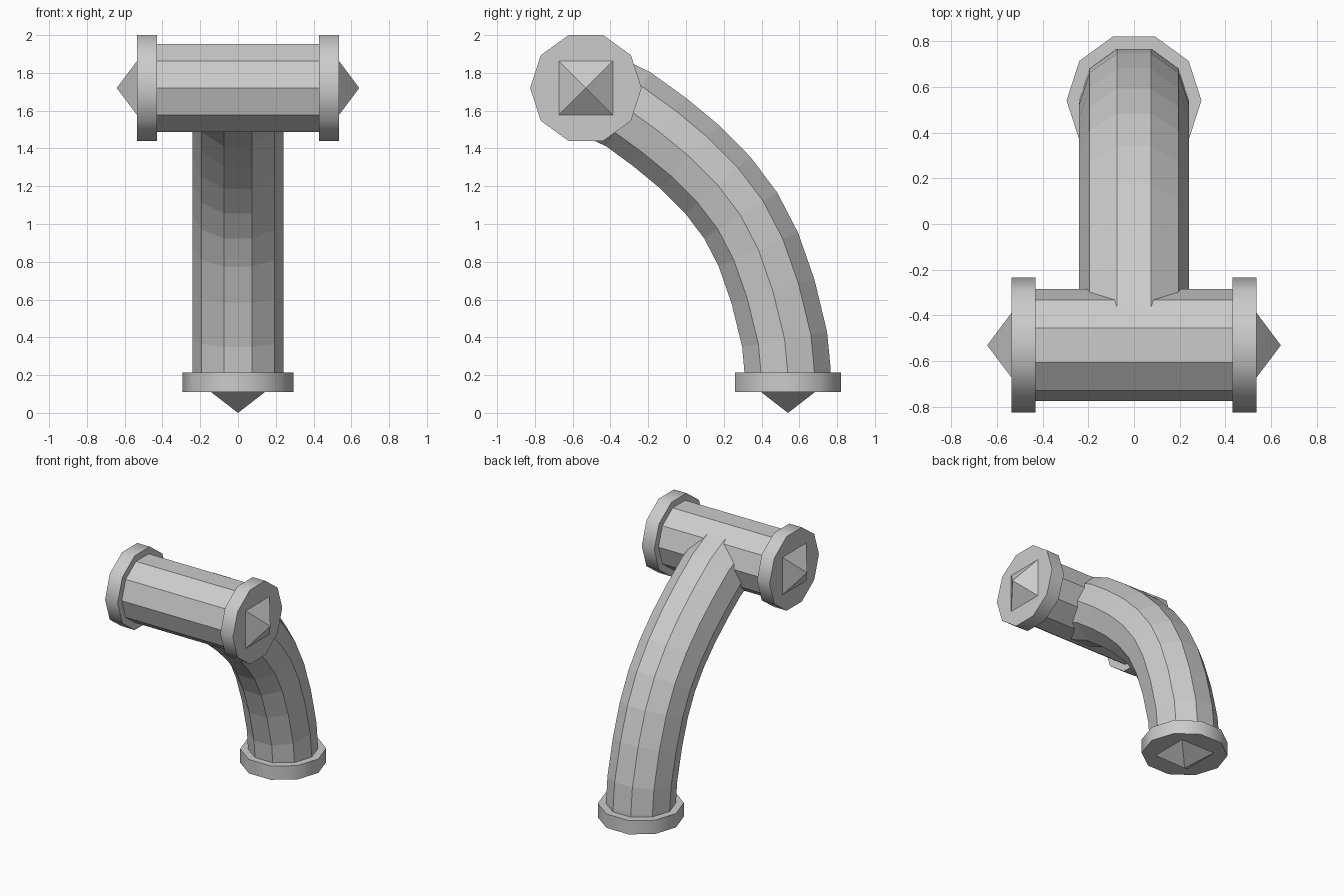
import bpy
import bmesh
from math import sin, cos, pi
from mathutils import Vector

if "Cube" in bpy.data.objects:
    bpy.data.objects.remove(bpy.data.objects["Cube"], do_unlink=True)

grey = bpy.data.materials.new("plain grey")
grey.use_nodes = True
grey.diffuse_color = (0.6, 0.6, 0.6, 1)
grey.node_tree.nodes["Principled BSDF"].inputs["Base Color"].default_value = (0.6, 0.6, 0.6, 1)

X, Y, Z = Vector((1, 0, 0)), Vector((0, 1, 0)), Vector((0, 0, 1))
SIDES = 10
HEAD = Vector((0, -0.53, 1.72))
FOOT = Vector((0, 0.54, 0))


def ring(center, axis, u, radius, sides=SIDES, turn=0.0):
    """Corner points of a polygon lying across the axis."""
    v = axis.cross(u).normalized()
    angles = [turn + 2 * pi * i / sides for i in range(sides)]
    return [center + radius * (u * cos(a) + v * sin(a)) for a in angles]


def loft(name, rings, smooth_sides=False):
    """Skin a row of rings and close both ends."""
    bm = bmesh.new()
    rows = [[bm.verts.new(p) for p in r] for r in rings]
    n = len(rows[0])
    for a, b in zip(rows, rows[1:]):
        for i in range(n):
            j = (i + 1) % n
            bm.faces.new((a[i], a[j], b[j], b[i])).smooth = smooth_sides
    bm.faces.new(rows[0])
    bm.faces.new(rows[-1])
    bmesh.ops.remove_doubles(bm, verts=bm.verts, dist=0.0005)
    bmesh.ops.recalc_face_normals(bm, faces=bm.faces)
    mesh = bpy.data.meshes.new(name)
    bm.to_mesh(mesh)
    bm.free()
    mesh.materials.append(grey)
    obj = bpy.data.objects.new(name, mesh)
    bpy.context.collection.objects.link(obj)
    return obj


def end_cap(name, origin, axis, u, inner, outer, tip):
    """Rounded collar with a square spike on its outer face."""
    loft(name + "_collar",
         [ring(origin + axis * d, axis, u, 0.295) for d in (inner, outer)], True)
    loft(name + "_spike",
         [ring(origin + axis * outer, axis, u, 0.2015, 4, pi / 4),
          ring(origin + axis * tip, axis, u, 0, 4)])


# Cross head
loft("head_barrel", [ring(HEAD + X * x, X, Y, 0.245) for x in (-0.48, 0.48)])
for name, side in (("left", 1), ("right", -1)):
    end_cap(name + "_head", HEAD, X * side, Y, 0.43, 0.535, 0.642)

# Foot
end_cap("foot", FOOT, -Z, X, -0.215, -0.11, 0)

# Curved handle following a (y, z) path
path = [(0.54, 0.15), (0.538, 0.22), (0.522, 0.39), (0.46, 0.645), (0.383, 0.865),
        (0.289, 1.046), (0.168, 1.206), (0.02, 1.355), (-0.14, 1.487),
        (-0.305, 1.607), (-0.50, 1.70)]
points = [Vector((0, y, z)) for y, z in path]
rings = []
for i, p in enumerate(points):
    before, after = points[max(i - 1, 0)], points[min(i + 1, len(points) - 1)]
    rings.append(ring(p, (after - before).normalized(), X, 0.24))
loft("curved_handle", rings)
